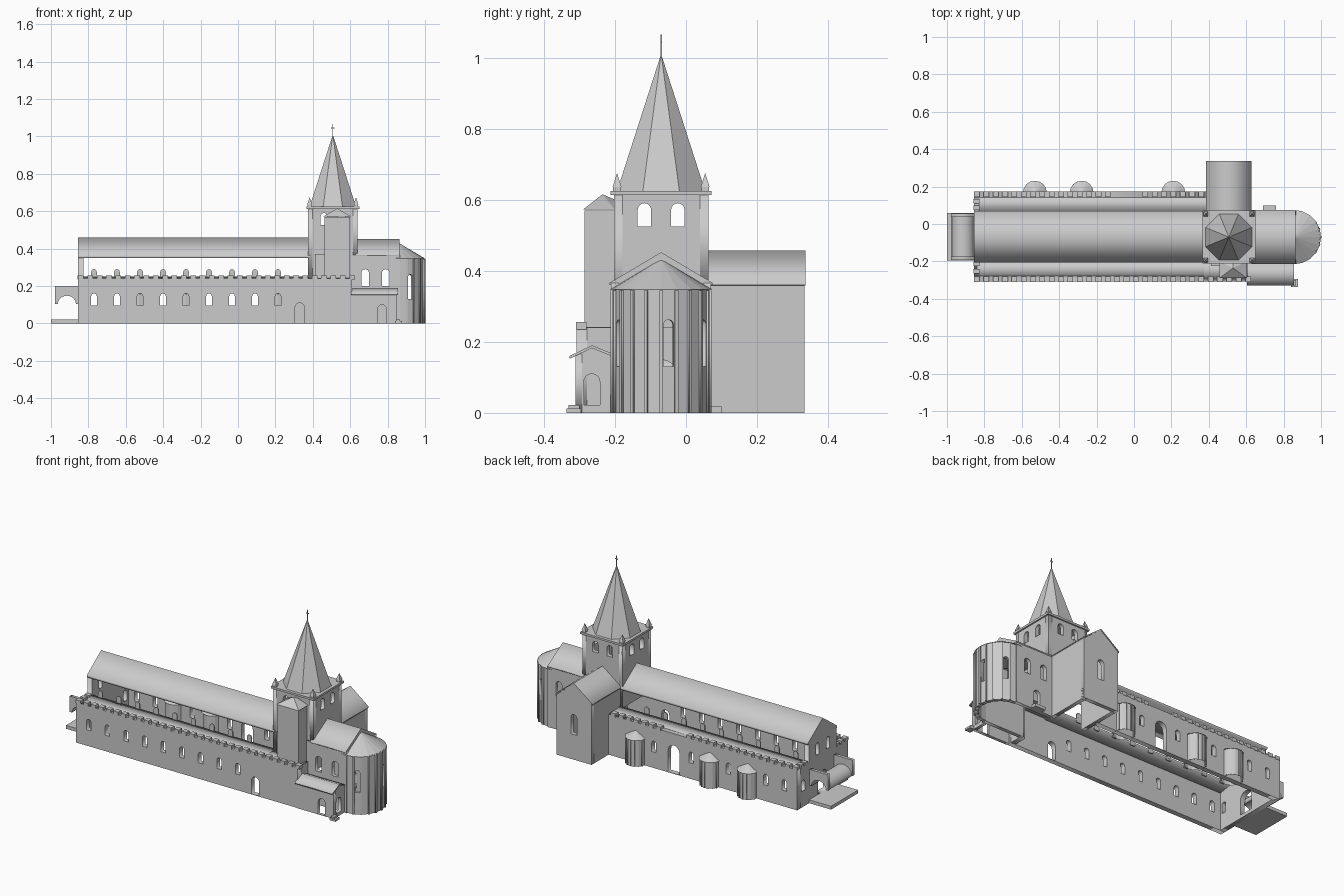
import bpy, bmesh, math
from mathutils import Matrix, Vector

if "Cube" in bpy.data.objects:
    bpy.data.objects.remove(bpy.data.objects["Cube"])

def add(name, bm):
    bmesh.ops.recalc_face_normals(bm, faces=bm.faces)
    me = bpy.data.meshes.new(name)
    bm.to_mesh(me)
    bm.free()
    ob = bpy.data.objects.new(name, me)
    bpy.context.collection.objects.link(ob)
    return ob

def arch(u, v0, w, top):
    """Round-headed opening outline centred on u."""
    r = w / 2
    pts = [(u - r, v0), (u + r, v0)]
    return pts + [(u + r * math.cos(a), top - r + r * math.sin(a))
                  for a in [math.pi * i / 8 for i in range(9)]]

def rect(u0, u1, v0, v1):
    return [(u0, v0), (u1, v0), (u1, v1), (u0, v1)]

def wall(name, outline, holes, origin, angle, thick):
    """Upright slab with openings; u runs along angle, v is height."""
    cu = bpy.data.curves.new(name, 'CURVE')
    cu.dimensions, cu.fill_mode, cu.extrude = '2D', 'BOTH', thick / 2
    for pts in [outline] + holes:
        sp = cu.splines.new('POLY')
        sp.points.add(len(pts) - 1)
        for p, (u, v) in zip(sp.points, pts):
            p.co = (u, v, 0, 1)
        sp.use_cyclic_u = True
    tmp = bpy.data.objects.new(name + "_tmp", cu)
    bpy.context.collection.objects.link(tmp)
    dg = bpy.context.evaluated_depsgraph_get()
    me = bpy.data.meshes.new_from_object(tmp.evaluated_get(dg))
    bpy.data.objects.remove(tmp)
    bm = bmesh.new()
    bm.from_mesh(me)
    bpy.data.meshes.remove(me)
    bmesh.ops.remove_doubles(bm, verts=bm.verts, dist=1e-5)
    bm.transform(Matrix.Translation(origin) @ Matrix.Rotation(math.radians(angle), 4, 'Z')
                 @ Matrix.Rotation(math.pi / 2, 4, 'X'))
    return add(name, bm)

def boxes(name, items):
    bm = bmesh.new()
    for x0, x1, y0, y1, z0, z1 in items:
        m = (Matrix.Translation(((x0 + x1) / 2, (y0 + y1) / 2, (z0 + z1) / 2))
             @ Matrix.Diagonal((x1 - x0, y1 - y0, z1 - z0, 1)))
        bmesh.ops.create_cube(bm, size=1, matrix=m)
    return add(name, bm)

def cone(name, n, r1, r2, x, y, z0, z1, rot=0, caps=True):
    bm = bmesh.new()
    bmesh.ops.create_cone(bm, cap_ends=caps, segments=n, radius1=r1, radius2=r2, depth=z1 - z0,
                          matrix=Matrix.Translation((x, y, (z0 + z1) / 2)) @ Matrix.Rotation(math.radians(rot), 4, 'Z'))
    bmesh.ops.remove_doubles(bm, verts=bm.verts, dist=1e-5)
    return add(name, bm)

CY, TX = -0.07, 0.507          # church axis, tower centre
WX = [-0.77 + 0.123 * k for k in range(9)]
T = 0.03

# Aisle outer walls
wall("south_wall", rect(-0.855, 0.61, 0, 0.24),
     [arch(x, 0.095, 0.03, 0.16) for x in WX] + [arch(0.33, 0.003, 0.05, 0.11)], (0, -0.293, 0), 0, T)
wall("north_wall", rect(-0.855, 0.4, 0, 0.24),
     [arch(x, 0.095, 0.03, 0.16) for x in WX if min(abs(x - c) for c in (-0.53, -0.28, -0.04, 0.21)) > 0.055]
     + [arch(-0.04, 0.003, 0.075, 0.17)], (0, 0.158, 0), 0, T)
wall("east_aisle_wall", rect(-0.305, -0.2, 0, 0.24), [], (0.595, 0, 0), 90, T)

# West front with gable, door and windows
wall("west_front", [(-0.307, 0), (0.172, 0), (0.172, 0.24), (0.06, 0.24), (0.06, 0.36), (CY, 0.455),
                    (-0.2, 0.36), (-0.2, 0.24), (-0.307, 0.24)],
     [arch(CY, 0.02, 0.09, 0.15), arch(-0.25, 0.095, 0.03, 0.16), arch(0.115, 0.095, 0.03, 0.16),
      arch(CY - 0.05, 0.26, 0.03, 0.33), arch(CY + 0.05, 0.26, 0.03, 0.33), arch(CY, 0.37, 0.025, 0.415)],
     (-0.84, 0, 0), 90, T)

# Aisle roofs and nave roof
for nm, a, b in (("south", -0.295, -0.195), ("north", 0.16, 0.065)):
    wall(nm + "_aisle_roof", [(a, 0.222), (b, 0.24), (b, 0.25), (a, 0.232)], [],
         (-0.23 if nm == "south" else -0.22, 0, 0), 90, 1.22)
wall("south_aisle_roof_end", rect(-0.295, -0.2, 0.232, 0.242), [], (0.49, 0, 0), 90, 0.23)
wall("nave_roof", [(-0.205, 0.35), (0.07, 0.35), (0.07, 0.362), (CY, 0.46), (-0.205, 0.362)], [],
     (-0.235, 0, 0), 90, 1.24)

# Clerestory window panels
for nm, y in (("south", -0.198), ("north", 0.063)):
    for i, x in enumerate(WX):
        wall(f"{nm}_clerestory_panel_{i}", arch(x, 0.23, 0.03, 0.29), [], (0, y, 0), 0, 0.006)

# Battlements
mer = []
for k in range(30):
    x = -0.855 + 0.05 * k
    mer.append((x, x + 0.03, -0.31, -0.28, 0.235, 0.256))
    if x < 0.36 and not -0.13 < x < 0.04:
        mer.append((x, x + 0.03, 0.145, 0.175, 0.235, 0.256))
for y in (-0.265, -0.225, 0.075, 0.11):
    mer.append((-0.857, -0.825, y, y + 0.024, 0.235, 0.256))
boxes("battlements", mer)

# Tower walls with paired belfry openings
h = 0.133
for i in range(4):
    a = i * 90
    d = Matrix.Rotation(math.radians(a), 4, 'Z') @ Vector((0, -h + 0.012, 0))
    wall(f"tower_wall_{i}", rect(-h, h, 0.24 if i in (0, 3) else 0.34, 0.615),
         [arch(-0.047, 0.525, 0.038, 0.59), arch(0.047, 0.525, 0.038, 0.59)], (TX + d.x, CY + d.y, 0), a, 0.024)
boxes("tower_cornice", [(TX - 0.142, TX + 0.142, CY - 0.142, CY + 0.142, 0.613, 0.625)])
cone("spire", 8, 0.134, 0, TX, CY, 0.625, 1.01, 22.5)
boxes("spire_cross", [(TX - 0.002, TX + 0.002, CY - 0.002, CY + 0.002, 1.0, 1.065),
                      (TX - 0.009, TX + 0.009, CY - 0.002, CY + 0.002, 1.042, 1.047)])
for i, (sx, sy) in enumerate(((-1, -1), (1, -1), (1, 1), (-1, 1))):
    px, py = TX + sx * 0.124, CY + sy * 0.124
    boxes(f"pinnacle_base_{i}", [(px - 0.011, px + 0.011, py - 0.011, py + 0.011, 0.625, 0.638)])
    cone(f"pinnacle_{i}", 4, 0.018, 0, px, py, 0.635, 0.675, 45)

# Stair turret with hipped cap and side block
boxes("stair_turret", [(0.462, 0.598, -0.285, -0.2, 0.235, 0.57)])
boxes("turret_side_block", [(0.412, 0.465, -0.225, -0.19, 0.235, 0.37)])
bm = bmesh.new()
base = [bm.verts.new(p) for p in ((0.456, -0.29, 0.572), (0.604, -0.29, 0.572),
                                  (0.604, -0.2, 0.572), (0.456, -0.2, 0.572))]
tip = [bm.verts.new((0.53, -0.235, 0.615)), bm.verts.new((0.53, -0.2, 0.6))]
for f in ((0, 1, 4), (1, 2, 5, 4), (3, 0, 4, 5), (2, 3, 5), (3, 2, 1, 0)):
    bm.faces.new([(base + tip)[i] for i in f])
bmesh.ops.triangulate(bm, faces=bm.faces)
add("turret_roof", bm)

# North transept
wall("transept_gable", [(0.39, 0), (0.622, 0), (0.622, 0.36), (TX, 0.45), (0.39, 0.36)],
     [arch(TX, 0.15, 0.04, 0.27)], (0, 0.322, 0), 0, 0.024)
for nm, x in (("west", 0.402), ("east", 0.61)):
    wall(f"transept_{nm}_wall", rect(0.06, 0.333, 0, 0.362), [], (x, 0, 0), 90, 0.024)
wall("transept_roof", [(0.384, 0.358), (TX, 0.448), (0.628, 0.358), (0.628, 0.365), (TX, 0.457), (0.384, 0.365)],
     [], (0, 0.2, 0), 0, 0.272)

# Choir
wall("choir_south_wall", rect(0.6, 0.865, 0, 0.365),
     [arch(x, 0.2, 0.04, 0.29) for x in (0.68, 0.79)], (0, -0.2, 0), 0, 0.022)
wall("choir_north_wall", rect(0.6, 0.865, 0, 0.365),
     [arch(x, 0.2, 0.04, 0.29) for x in (0.68, 0.79)] + [arch(0.725, 0.02, 0.045, 0.12)], (0, 0.06, 0), 0, 0.022)
wall("choir_roof", [(-0.215, 0.36), (0.075, 0.36), (0.075, 0.366), (CY, 0.452), (-0.215, 0.366)], [],
     (0.745, 0, 0), 90, 0.235)
boxes("north_choir_step", [(0.69, 0.76, 0.07, 0.1, 0, 0.018)])

# Apse: ten facets, ribs and half-cone roof
R = 0.136
for i in range(10):
    a = -81 + 18 * i
    t = math.radians(a)
    ap = R * math.cos(math.radians(9)) - 0.01
    hw = R * math.sin(math.radians(9))
    wall(f"apse_wall_{i}", rect(-hw, hw, 0, 0.35), [arch(0, 0.13, 0.028, 0.262)] if a in (-63, 9, 63) else [],
         (0.86 + ap * math.cos(t), CY + ap * math.sin(t), 0), a + 90, 0.02)
for i in range(11):
    t = math.radians(-90 + 18 * i)
    wall(f"apse_rib_{i}", rect(-0.005, 0.005, 0, 0.345), [],
         (0.86 + R * math.cos(t), CY + R * math.sin(t), 0), -90 + 18 * i + 90, 0.012)
cone("apse_roof", 20, 0.145, 0, 0.855, CY, 0.347, 0.433)

# South porch beside the choir
wall("side_porch_front", rect(0.61, 0.85, 0, 0.165), [arch(0.77, 0.003, 0.045, 0.1)], (0, -0.302, 0), 0, 0.018)
wall("side_porch_end", [(-0.31, 0), (-0.205, 0), (-0.205, 0.165), (-0.265, 0.185), (-0.31, 0.16)],
     [arch(-0.265, 0.022, 0.045, 0.11)], (0.841, 0, 0), 90, 0.018)
wall("side_porch_roof", [(-0.328, 0.152), (-0.265, 0.182), (-0.205, 0.158), (-0.205, 0.166), (-0.265, 0.19),
                         (-0.328, 0.16)], [], (0.73, 0, 0), 90, 0.25)
boxes("side_porch_steps", [(0.84, 0.878, -0.336, -0.295, 0, 0.012), (0.845, 0.866, -0.33, -0.3, 0.012, 0.022)])

# Small rounded chapels on the north side
for i, x in enumerate((-0.53, -0.28, 0.21)):
    cone(f"chapel_wall_{i}", 16, 0.058, 0.058, x, 0.167, 0, 0.16, 0, False)
    cone(f"chapel_roof_{i}", 16, 0.064, 0, x, 0.167, 0.158, 0.195)
    for k in range(9):
        t = math.pi * k / 8
        wall(f"chapel_rib_{i}_{k}", rect(-0.003, 0.003, 0, 0.158), [],
             (x + 0.058 * math.cos(t), 0.167 + 0.058 * math.sin(t), 0), math.degrees(t) + 90, 0.007)

# West porch: slab, barrel vault and two arched end plates
boxes("west_porch_slab", [(-1.0, -0.85, -0.195, 0.06, 0, 0.02)])
arc = [math.pi * i / 12 for i in range(13)]
def ring(r, sign=1):
    return [(-0.915 + r * math.cos(a), 0.105 + r * 0.9 * math.sin(a)) for a in arc[::sign]]
wall("west_porch_vault", ring(0.06) + ring(0.048, -1), [], (0, CY, 0), 0, 0.23)
for nm, y in (("south", -0.183), ("north", 0.046)):
    wall(f"west_porch_{nm}_plate", [(-0.855, 0.105), (-0.855, 0.2), (-0.978, 0.2), (-0.978, 0.105)] + ring(0.048, -1),
         [], (0, y, 0), 0, 0.018)
